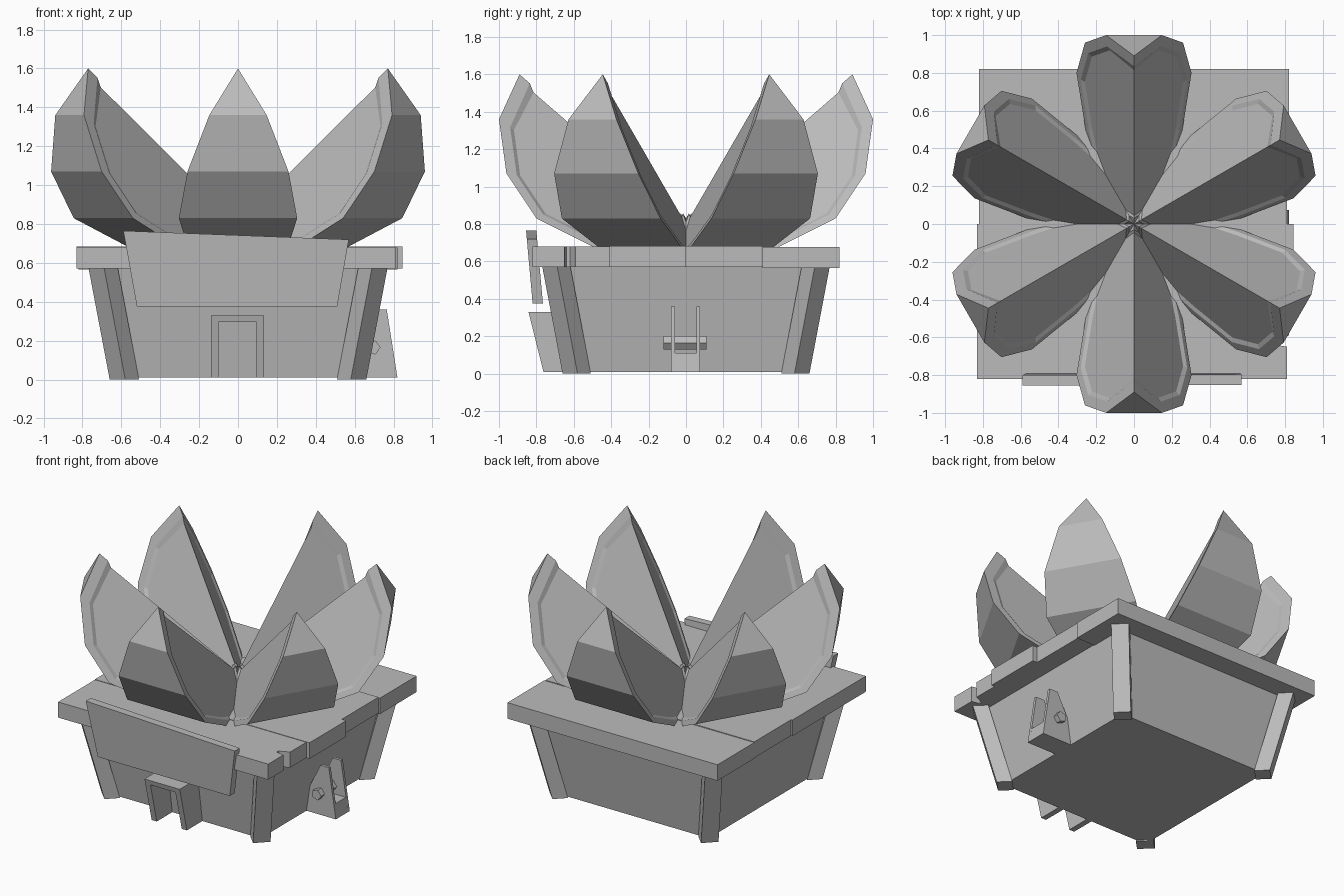
import bpy, bmesh, math
from mathutils import Vector, Matrix

cube = bpy.data.objects.get("Cube")
if cube:
    bpy.data.objects.remove(cube, do_unlink=True)

grey = bpy.data.materials.new("plain grey")
grey.use_nodes = True
grey.diffuse_color = (0.5, 0.5, 0.5, 1)
grey.node_tree.nodes["Principled BSDF"].inputs["Base Color"].default_value = (0.5, 0.5, 0.5, 1)


def finish(name, bm):
    bmesh.ops.remove_doubles(bm, verts=bm.verts, dist=0.001)
    bmesh.ops.recalc_face_normals(bm, faces=bm.faces)
    mesh = bpy.data.meshes.new(name)
    bm.to_mesh(mesh)
    bm.free()
    mesh.materials.append(grey)
    obj = bpy.data.objects.new(name, mesh)
    bpy.context.collection.objects.link(obj)
    return obj


def loft(name, ring_a, ring_b):
    """Solid between two matching rings of points."""
    bm = bmesh.new()
    a = [bm.verts.new(p) for p in ring_a]
    b = [bm.verts.new(p) for p in ring_b]
    bm.faces.new(a)
    bm.faces.new(b[::-1])
    for i in range(len(a)):
        j = (i + 1) % len(a)
        bm.faces.new((a[i], a[j], b[j], b[i]))
    return finish(name, bm)


def square(h, z):
    return [(-h, -h, z), (h, -h, z), (h, h, z), (-h, h, z)]


def along_y(name, profile, y0, y1):
    return loft(name, [(x, y0, z) for x, z in profile], [(x, y1, z) for x, z in profile])


def along_z(name, outline, z0, z1):
    return loft(name, [(x, y, z0) for x, y in outline], [(x, y, z1) for x, y in outline])


# Tapered planter body
loft("planter_body", square(0.59, 0.01), square(0.68, 0.6))


# Leaning corner posts, turned to face the diagonals
def post_ring(c, z, sx, sy):
    ring = []
    for depth, side in ((0, -1), (0, 1), (0.1, 1), (0.1, -1)):
        d, s = depth * 0.707, side * 0.04
        ring.append((sx * (c - d + s), sy * (c - d - s), z))
    return ring


for sx in (-1, 1):
    for sy in (-1, 1):
        loft("corner_post", post_ring(0.62, 0, sx, sy), post_ring(0.73, 0.58, sx, sy))

# Lid planks with uneven ends; the front one has a notch
along_z("lid_plank_front", [(-0.83, -0.82), (0.81, -0.82), (0.81, -0.65), (0.75, -0.64),
                            (0.75, -0.62), (0.82, -0.59), (0.82, -0.41), (-0.83, -0.41)], 0.57, 0.68)
for name, x0, x1, y, z in (("lid_plank_mid_front", -0.83, 0.845, -0.41, 0.57),
                           ("lid_plank_mid_back", -0.82, 0.81, 0, 0.57),
                           ("lid_plank_back", -0.82, 0.82, 0.41, 0.565)):
    along_z(name, [(x0, y), (x1, y), (x1, y + 0.41), (x0, y + 0.41)], z, z + 0.113)

# Crooked board on the front
board = [(-0.59, 0.765), (0.57, 0.72), (0.51, 0.375), (-0.52, 0.375)]


def board_ring(y):
    return [(x, y - 0.09 * (z - 0.375), z) for x, z in board]


loft("front_board", board_ring(-0.82), board_ring(-0.765))

# Door frame sloping outward at the top
arch = [(-0.14, 0.01), (-0.14, 0.33), (0.135, 0.33), (0.135, 0.01),
        (0.095, 0.01), (0.095, 0.295), (-0.1, 0.295), (-0.1, 0.01)]
loft("door_frame", [(x, -0.76 - 0.25 * z, z) for x, z in arch],
     [(x, -0.57 - 0.15 * z, z) for x, z in arch])

# Bracket with axle on the side
cheek = [(0.57, 0.01), (0.82, 0.01), (0.765, 0.36), (0.7, 0.36), (0.62, 0.2)]
along_y("bracket_cheek_front", cheek, -0.08, -0.06)
along_y("bracket_cheek_back", cheek, 0.055, 0.075)
along_y("bracket_base", [(0.57, 0.01), (0.82, 0.01), (0.804, 0.11), (0.57, 0.11)], -0.07, 0.065)
hub = [(0.695 + 0.038 * math.cos(a), 0.165 + 0.038 * math.sin(a))
       for a in (math.tau * i / 5 for i in range(5))]
along_y("bracket_axle", hub, -0.12, 0.11)

# Petal wedge: ridge on the inside, faceted back, recessed flanks.
# Outline runs from tip, down the back, to the foot at the middle.
RIDGE, SLOPE, SPREAD = 0.83, 0.865, 0.44
outline = [(0.89, 1.6), (1.0, 1.36), (0.96, 1.07), (0.8, 0.83),
           (0.5, 0.68), (0.3, 0.6), (0.04, 0.62), (0, 0.83)]
centre = Vector((0.5, 1.0))


def flank(r, z, recess, side):
    x = max(0, SPREAD * (RIDGE + SLOPE * r - z) - recess)
    return Vector((side * x, -r, z))


def shrunk(scale, r_tip, r_foot, recess):
    pts = [centre + (Vector(p) - centre) * scale for p in outline]
    for i, r in ((0, r_tip), (-1, r_foot)):
        pts[i] = Vector((r, RIDGE + SLOPE * r - recess / SPREAD))
    return pts


def petal(name, angle):
    bm = bmesh.new()
    backs = []
    for side in (-1, 1):
        rings = [[bm.verts.new(flank(p[0], p[1], depth, side)) for p in pts]
                 for pts, depth in ((outline, 0),
                                    (shrunk(0.88, 0.835, 0.03, 0), 0),
                                    (shrunk(0.84, 0.815, 0.045, 0.014), 0.014))]
        for a, b in zip(rings, rings[1:]):
            for i in range(len(a) - 1):
                bm.faces.new((a[i], a[i + 1], b[i + 1], b[i]))
        bm.faces.new(rings[-1])
        backs.append(rings[0])
    left, right = backs
    for i in range(len(left) - 1):
        bm.faces.new((left[i], left[i + 1], right[i + 1], right[i]))
    bmesh.ops.dissolve_degenerate(bm, dist=0.0005, edges=bm.edges)
    obj = finish(name, bm)
    obj.matrix_world = Matrix.Rotation(angle, 4, "Z")


for i in range(6):
    petal("petal", math.radians(60 * i))
